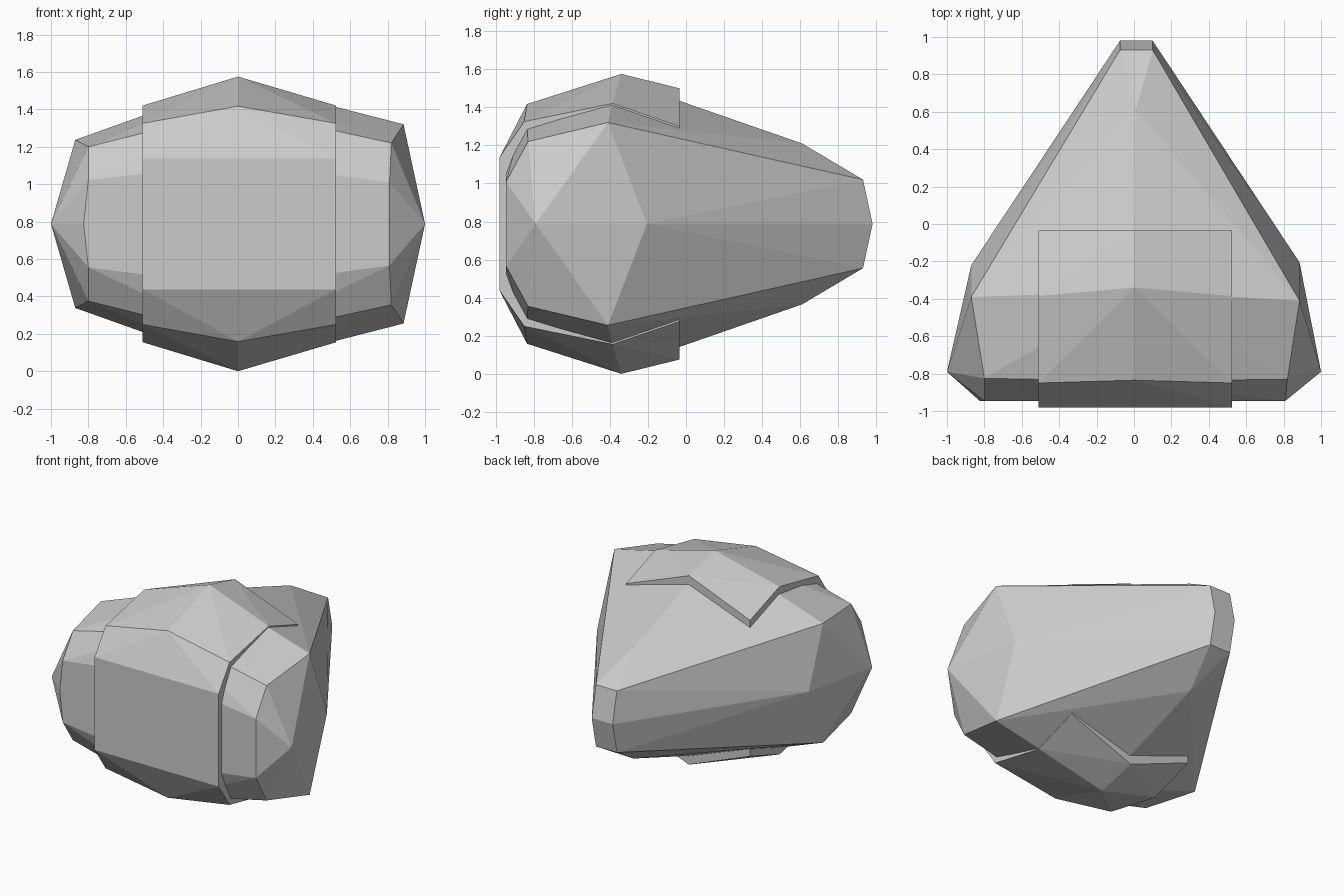
import bpy, bmesh

if "Cube" in bpy.data.objects:
    bpy.data.objects.remove(bpy.data.objects["Cube"])

MID = 0.7875  # height of the horizontal symmetry plane


def faceted_solid(name, upper):
    """Convex faceted solid from upper-half points, mirrored below MID."""
    bm = bmesh.new()
    for x, y, z in upper:
        bm.verts.new((x, y, z))
        if abs(z - MID) > 1e-4:
            bm.verts.new((x, y, 2 * MID - z))
    res = bmesh.ops.convex_hull(bm, input=bm.verts[:])
    loose = [v for v in bm.verts if not v.link_faces]
    bmesh.ops.delete(bm, geom=loose, context='VERTS')
    bmesh.ops.recalc_face_normals(bm, faces=bm.faces[:])
    mesh = bpy.data.meshes.new(name)
    bm.to_mesh(mesh)
    bm.free()
    obj = bpy.data.objects.new(name, mesh)
    bpy.context.collection.objects.link(obj)
    return obj


# Tapered hull: ridge line, right flank, left flank, narrow rear tip
ridge = [(0, -0.945, 1.12), (0, -0.84, 1.40), (0, -0.36, 1.547), (0.01, 0.61, 1.21)]
right = [(0.81, -0.945, MID), (0.81, -0.945, 1.01), (0.82, -0.83, 1.22),
         (0.885, -0.41, 1.32), (1.0, -0.79, MID), (0.885, -0.205, MID)]
left = [(-0.825, -0.945, MID), (-0.80, -0.945, 1.02), (-0.80, -0.825, 1.20),
        (-0.87, -0.39, 1.237), (-1.0, -0.79, MID), (-0.87, -0.22, MID)]
tip = [(x, y, z) for x in (-0.075, 0.10) for y, z in ((0.93, 1.02), (0.98, MID))]
faceted_solid("hull", ridge + right + left + tip)

# Raised wrap-around band over the front of the hull
edge = [(-0.98, 1.137), (-0.85, 1.325), (-0.385, 1.42), (-0.035, 1.30)]
crown = [(0, -0.835, 1.417), (0, -0.34, 1.575), (0, -0.035, 1.50)]
faceted_solid("front_band", crown + [(x, y, z) for x in (-0.51, 0.525) for y, z in edge])
